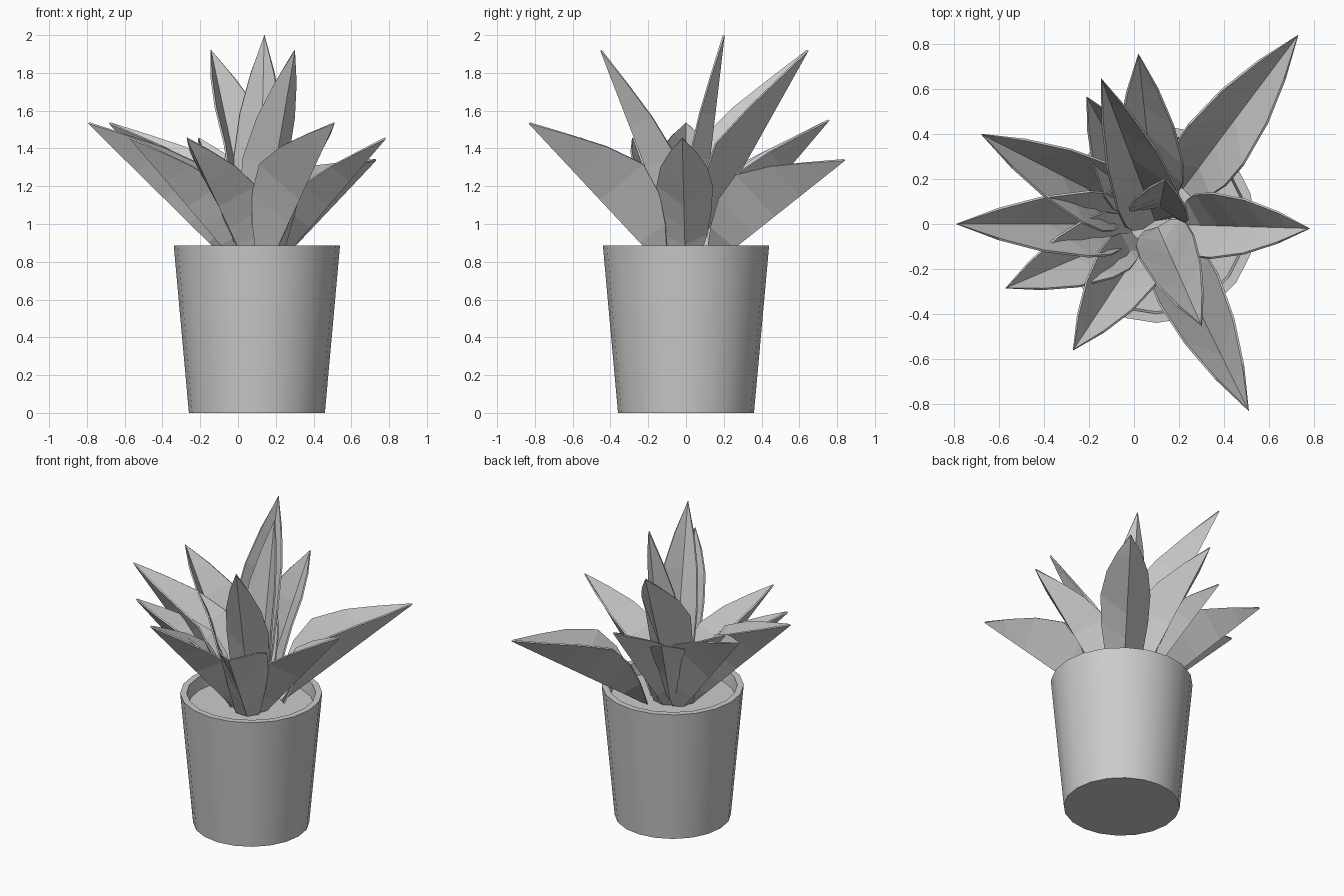
import bpy
from math import cos, sin, tau
from mathutils import Vector

if "Cube" in bpy.data.objects:
    bpy.data.objects.remove(bpy.data.objects["Cube"])

CX, SOIL = 0.10, 0.80


def make_object(name, verts, faces):
    mesh = bpy.data.meshes.new(name)
    mesh.from_pydata(verts, [], faces)
    mesh.update()
    obj = bpy.data.objects.new(name, mesh)
    bpy.context.collection.objects.link(obj)
    return obj


# Pot: a lathed wall with rim, closed by the base and the soil disc
def make_pot(sides=20):
    profile = [(0.36, 0.0), (0.44, 0.885), (0.40, 0.885), (0.39, SOIL)]
    verts = [(CX + r * cos(tau * i / sides), r * sin(tau * i / sides), z)
             for r, z in profile for i in range(sides)]
    faces = []
    for k in range(len(profile) - 1):
        for i in range(sides):
            j = (i + 1) % sides
            a, b = k * sides, (k + 1) * sides
            faces.append((a + i, a + j, b + j, b + i))
    last = (len(profile) - 1) * sides
    faces.append(tuple(reversed(range(sides))))
    faces.append(tuple(range(last, last + sides)))
    pot = make_object("pot", verts, faces)
    bpy.context.view_layer.objects.active = pot
    pot.select_set(True)
    bpy.ops.object.shade_smooth_by_angle(angle=0.6)
    pot.select_set(False)


# Leaf: straight keel from base to tip, with raised curved edges either side
# position along keel, share of half width, share of edge height
SECTIONS = [(0.0, 0.50, 0.08), (0.14, 0.78, 0.50), (0.28, 0.95, 0.83),
            (0.45, 1.0, 1.0), (0.65, 0.83, 0.71), (0.83, 0.47, 0.35)]


def make_leaf(index, tip, base_r, half_width, edge_height):
    tip = Vector(tip)
    out = Vector((tip.x - CX, tip.y, 0)).normalized()
    base = Vector((CX, 0, SOIL)) + out * base_r
    side = Vector((-out.y, out.x, 0))
    keel = tip - base
    normal = side.cross(keel).normalized()
    if normal.z < 0:
        normal.negate()
    verts, faces = [], []
    for t, w, h in SECTIONS:
        mid = base + keel * t
        rise = normal * edge_height * h
        verts += [mid + side * half_width * w + rise, mid,
                  mid - side * half_width * w + rise]
    verts.append(tip)
    n = len(SECTIONS)
    for k in range(n - 1):
        a = k * 3
        faces += [(a, a + 1, a + 4, a + 3), (a + 1, a + 2, a + 5, a + 4)]
    a = (n - 1) * 3
    faces += [(a, a + 1, n * 3), (a + 1, a + 2, n * 3)]
    leaf = make_object(f"leaf_{index}", verts, faces)
    solid = leaf.modifiers.new("thickness", 'SOLIDIFY')
    solid.thickness = 0.01
    solid.offset = 0


make_pot()

# tip, base distance from the pot axis, half width, edge height
LEAVES = [
    ((0.73, 0.84, 1.34), 0.20, 0.15, 0.26),
    ((0.78, -0.02, 1.455), 0.12, 0.145, 0.17),
    ((0.51, -0.83, 1.535), 0.16, 0.145, 0.26),
    ((0.30, -0.45, 1.92), 0.02, 0.13, 0.13),
    ((-0.27, -0.56, 1.455), 0.11, 0.145, 0.17),
    ((-0.57, -0.285, 1.455), 0.12, 0.145, 0.17),
    ((-0.79, 0.0, 1.535), 0.145, 0.145, 0.26),
    ((-0.68, 0.40, 1.535), 0.145, 0.145, 0.26),
    ((-0.21, 0.565, 1.455), 0.11, 0.145, 0.17),
    ((-0.145, 0.645, 1.92), 0.02, 0.14, 0.24),
    ((0.02, 0.755, 1.55), 0.12, 0.145, 0.20),
    ((0.14, 0.20, 2.0), 0.06, 0.135, 0.08),
]
for i, args in enumerate(LEAVES, 1):
    make_leaf(i, *args)
